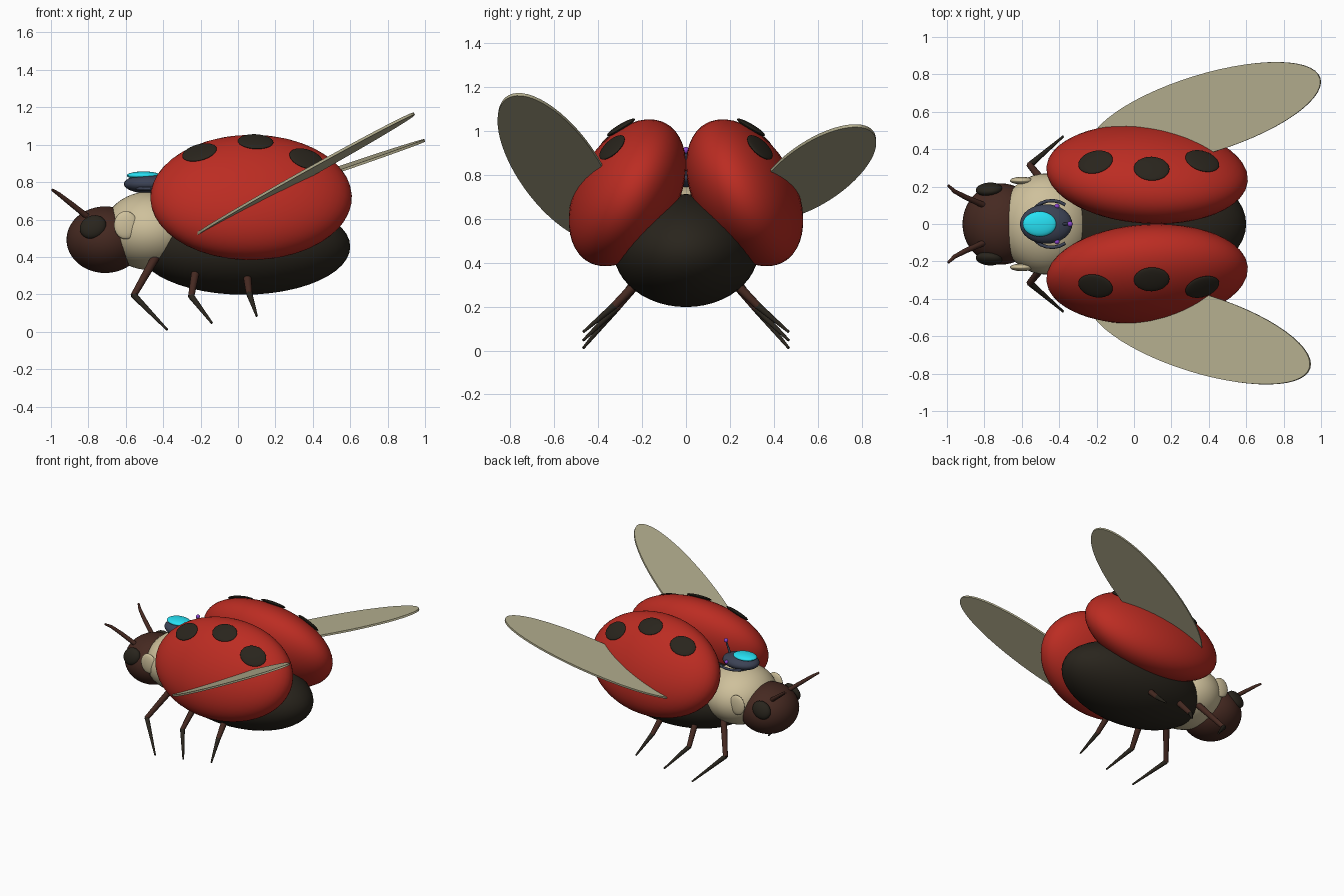
import bpy, bmesh
from math import radians, sin, cos
from mathutils import Vector, Matrix, Euler

if "Cube" in bpy.data.objects:
    bpy.data.objects.remove(bpy.data.objects["Cube"])


def material(name, rgb):
    m = bpy.data.materials.new(name)
    m.diffuse_color = (*rgb, 1)
    m.use_nodes = True
    m.node_tree.nodes["Principled BSDF"].inputs["Base Color"].default_value = m.diffuse_color
    return m


RED = material("red", (0.5, 0.025, 0.016))
BLACK = material("black", (0.022, 0.018, 0.012))
BROWN = material("brown", (0.06, 0.022, 0.015))
CREAM = material("cream", (0.62, 0.53, 0.33))
WING = material("wing", (0.45, 0.42, 0.27))
NAVY = material("navy", (0.045, 0.055, 0.09))
CYAN = material("cyan", (0.02, 0.75, 0.9))
PURPLE = material("purple", (0.25, 0.06, 0.6))


def finish(name, bm, mat):
    bmesh.ops.recalc_face_normals(bm, faces=bm.faces)
    me = bpy.data.meshes.new(name)
    bm.to_mesh(me)
    bm.free()
    me.materials.append(mat)
    ob = bpy.data.objects.new(name, me)
    bpy.context.collection.objects.link(ob)
    bpy.context.view_layer.objects.active = ob
    ob.select_set(True)
    bpy.ops.object.shade_smooth_by_angle(angle=radians(40))
    ob.select_set(False)
    return ob


def ellipsoid(name, loc, radii, mat, rot=None, seg=32):
    """Stretched sphere, poles along its local z."""
    bm = bmesh.new()
    bmesh.ops.create_uvsphere(bm, u_segments=seg, v_segments=seg // 2, radius=1)
    r = rot.to_matrix().to_4x4() if rot else Matrix()
    bm.transform(Matrix.Translation(loc) @ r @ Matrix.Diagonal((*radii, 1)))
    return finish(name, bm, mat)


def tube(name, points, radii, mat):
    """Chain of tapered round sections."""
    bm = bmesh.new()
    pts = [Vector(p) for p in points]
    for p, q, r1, r2 in zip(pts, pts[1:], radii, radii[1:]):
        d = q - p
        m = Matrix.Translation((p + q) / 2) @ d.to_track_quat('Z', 'Y').to_matrix().to_4x4()
        bmesh.ops.create_cone(bm, cap_ends=True, segments=12, radius1=r1, radius2=r2,
                              depth=d.length + r2 * 0.5, matrix=m)
    return finish(name, bm, mat)


def wing(name, centre, long, wide, slope):
    """Thin oval sheet: plan axes lifted on to a sloping plane."""
    def lift(v):
        return Vector((v[0], v[1], v[0] * slope[0] + v[1] * slope[1]))
    u, v = lift(long), lift(wide)
    n = u.cross(v).normalized()
    bm = bmesh.new()
    bmesh.ops.create_cone(bm, cap_ends=True, segments=56, radius1=1, radius2=1, depth=0.014)
    m = Matrix((u, v, n)).transposed().to_4x4()
    bm.transform(Matrix.Translation(centre) @ m)
    return finish(name, bm, WING)


# Body
ellipsoid("abdomen", (0.03, 0, 0.455), (0.57, 0.33, 0.257), BLACK, seg=48)
ellipsoid("thorax", (-0.47, 0, 0.54), (0.25, 0.27, 0.21), CREAM, seg=48)
ellipsoid("head", (-0.71, 0, 0.492), (0.207, 0.217, 0.178), BROWN, seg=48)

# Hind wings, raised by different amounts
wing("hind_wing_left", (0.38, 0.59, 0.814), (0.615, 0.19), (-0.06, 0.20), (0.325, 0.05))
wing("hind_wing_right", (0.35, -0.585, 0.835), (0.59, -0.185), (-0.06, -0.20), (0.53, -0.1))

SHELL_R = Vector((0.54, 0.228, 0.361))
for s, side in ((1, "left"), (-1, "right")):
    # Wing case
    c = Vector((0.07, s * 0.267, 0.718))
    rot = Euler((s * radians(29), radians(-1), s * radians(-4)))
    ellipsoid("wing_case_" + side, c, SHELL_R, RED, rot, 48)
    R = rot.to_matrix()
    # Spots lying on the wing case surface
    for i, p in enumerate(((-0.21, 0.33, 0.96), (0.095, 0.295, 1.025), (0.39, 0.34, 0.94))):
        q = R.transposed() @ (Vector((p[0], s * p[1], p[2])) - c)
        q /= Vector([a / b for a, b in zip(q, SHELL_R)]).length
        n = R @ Vector([a / b ** 2 for a, b in zip(q, SHELL_R)]).normalized()
        x = (Vector((1, 0, 0)) - n * n.x).normalized()
        turn = Matrix((x, n.cross(x), n)).transposed().to_quaternion()
        ellipsoid(f"spot_{side}_{i + 1}", c + R @ q + n * 0.004,
                  (0.095, 0.074, 0.014), BLACK, turn)

    # Eye, cheek plate, antenna
    ellipsoid("eye_" + side, (-0.775, s * 0.185, 0.56), (0.073, 0.034, 0.062), BLACK,
              Euler((s * radians(15), radians(-25), 0)))
    ellipsoid("thorax_plate_" + side, (-0.6, s * 0.232, 0.57), (0.063, 0.02, 0.075), CREAM)
    tube("antenna_" + side,
         [(-0.78, s * 0.09, 0.595), (-0.9, s * 0.143, 0.69), (-0.96, s * 0.175, 0.737),
          (-0.992, s * 0.205, 0.758)], (0.017, 0.014, 0.011, 0.007), BROWN)

    # Legs
    for part, hip, knee, foot in (
            ("front", (-0.44, 0.17, 0.4), (-0.557, 0.315, 0.195), (-0.38, 0.467, 0.012)),
            ("middle", (-0.22, 0.18, 0.36), (-0.25, 0.32, 0.19), (-0.14, 0.467, 0.047)),
            ("hind", (0.045, 0.2, 0.33), (0.06, 0.325, 0.205), (0.1, 0.467, 0.085))):
        h, k, f = [(p[0], s * p[1], p[2]) for p in (hip, knee, foot)]
        tube(f"{part}_upper_leg_{side}", [h, k], (0.024, 0.017), BROWN)
        tube(f"{part}_lower_leg_{side}", [k, f], (0.017, 0.006), BLACK)

    # Saddle strap and side bead
    arc = [(-0.44 - 0.1 * cos(radians(a)), s * (0.05 + 0.075 * sin(radians(a))), 0.765)
           for a in range(15, 136, 20)]
    tube("saddle_strap_" + side, arc, [0.009] * len(arc), NAVY)
    ellipsoid("side_bead_" + side, (-0.412, s * 0.095, 0.8), (0.014,) * 3, PURPLE, seg=16)

# Saddle pod with glowing top and rear aerial
ellipsoid("saddle_pod", (-0.47, 0, 0.79), (0.14, 0.105, 0.052), NAVY)
ellipsoid("saddle_light", (-0.505, 0, 0.835), (0.09, 0.067, 0.022), CYAN)
tube("saddle_aerial", [(-0.38, 0, 0.81), (-0.342, 0, 0.91)], (0.009, 0.006), NAVY)
ellipsoid("aerial_bead", (-0.342, 0, 0.912), (0.015,) * 3, PURPLE, seg=16)
